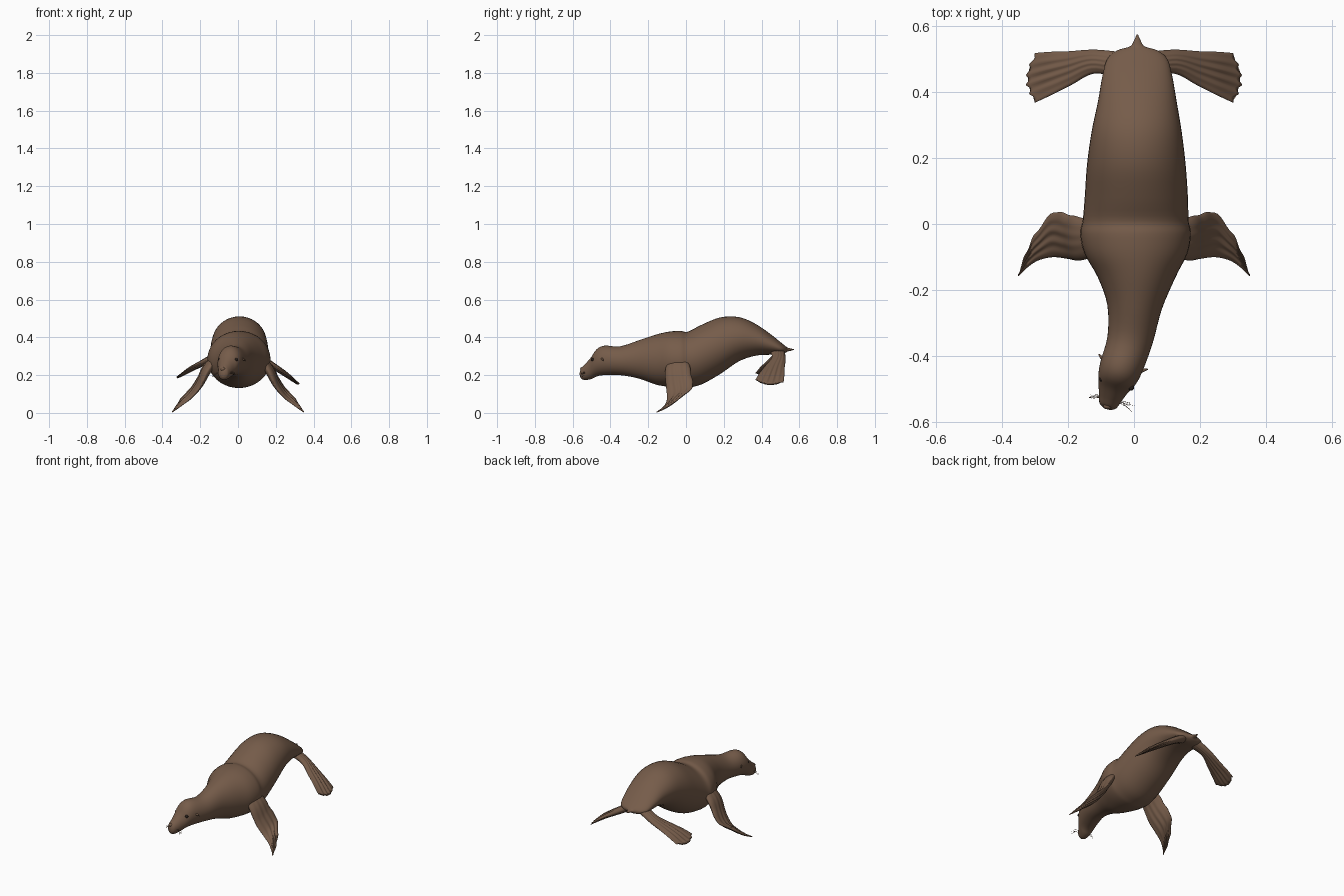
import bpy, bmesh, math, random
from mathutils import Vector

random.seed(4)
if "Cube" in bpy.data.objects:
    bpy.data.objects.remove(bpy.data.objects["Cube"], do_unlink=True)


def material(name, rgb):
    mat = bpy.data.materials.new(name)
    mat.use_nodes = True
    mat.diffuse_color = (*rgb, 1)
    bsdf = mat.node_tree.nodes["Principled BSDF"]
    bsdf.inputs["Base Color"].default_value = (*rgb, 1)
    bsdf.inputs["Roughness"].default_value = 0.7
    return mat


FUR = material("brown fur", (0.18, 0.107, 0.068))
DARK = material("dark eye", (0.025, 0.017, 0.013))


def spline(rows, steps):
    """Smooth interpolation through rows of equal length."""
    rows = [Vector(r) for r in rows]
    out = []
    for i in range(len(rows) - 1):
        a, b = rows[max(i - 1, 0)], rows[i]
        c, d = rows[i + 1], rows[min(i + 2, len(rows) - 1)]
        for k in range(steps):
            t = k / steps
            out.append(0.5 * (2 * b + (c - a) * t + (2 * a - 5 * b + 4 * c - d) * t * t
                              + (3 * b - a - 3 * c + d) * t ** 3))
    return out + [rows[-1]]


def loft(name, rings):
    """Skin a row of closed rings and cap both ends."""
    bm = bmesh.new()
    loops = [[bm.verts.new(p) for p in ring] for ring in rings]
    n = len(loops[0])
    for a, b in zip(loops, loops[1:]):
        for i in range(n):
            j = (i + 1) % n
            bm.faces.new((a[i], a[j], b[j], b[i]))
    bm.faces.new(loops[0])
    bm.faces.new(loops[-1])
    bmesh.ops.recalc_face_normals(bm, faces=bm.faces)
    mesh = bpy.data.meshes.new(name)
    bm.to_mesh(mesh)
    bm.free()
    mesh.shade_smooth()
    mesh.materials.append(FUR)
    obj = bpy.data.objects.new(name, mesh)
    bpy.context.collection.objects.link(obj)
    return obj


# Body, from muzzle to tail: y, centre x, half width, top, bottom, yaw
BODY = [
    (-0.56, -0.081, 0.010, 0.222, 0.192, 17),
    (-0.55, -0.079, 0.026, 0.242, 0.178, 17),
    (-0.53, -0.073, 0.034, 0.262, 0.174, 17),
    (-0.50, -0.064, 0.045, 0.295, 0.180, 17),
    (-0.47, -0.052, 0.058, 0.338, 0.194, 17),
    (-0.43, -0.038, 0.065, 0.356, 0.200, 16),
    (-0.35, -0.012, 0.069, 0.352, 0.200, 10),
    (-0.25, 0.002, 0.083, 0.384, 0.182, 4),
    (-0.16, 0.008, 0.118, 0.414, 0.150, 0),
    (-0.09, 0.006, 0.155, 0.430, 0.138, 0),
    (-0.03, 0.005, 0.167, 0.434, 0.132, 0),
    (0.01, 0.005, 0.160, 0.430, 0.134, 0),
    (0.08, 0.007, 0.156, 0.465, 0.150, 0),
    (0.18, 0.007, 0.149, 0.505, 0.205, 0),
    (0.28, 0.008, 0.136, 0.507, 0.273, 0),
    (0.37, 0.010, 0.119, 0.470, 0.303, 0),
    (0.45, 0.010, 0.105, 0.415, 0.308, 0),
    (0.50, 0.010, 0.090, 0.375, 0.309, 0),
    (0.525, 0.010, 0.060, 0.355, 0.317, 0),
    (0.537, 0.010, 0.022, 0.346, 0.325, 0),
    (0.555, 0.010, 0.010, 0.341, 0.329, 0),
    (0.573, 0.010, 0.002, 0.337, 0.334, 0),
]


def body_ring(row, n=40):
    y, cx, half, top, low, yaw = row
    yaw = math.radians(yaw)
    ring = []
    for i in range(n):
        a = math.tau * i / n
        side = half * math.cos(a)
        ring.append((cx + side * math.cos(yaw), y - side * math.sin(yaw),
                     (top + low) / 2 + (top - low) / 2 * math.sin(a)))
    return ring


loft("body", [body_ring(r) for r in spline(BODY, 4)])


def flipper(name, stations, side, ridges, bow=0, scallop=0, lift=0, n=28):
    """Blade between a leading and a trailing edge, with raised finger ridges."""
    rows = spline([(*lead, *trail, thick) for lead, trail, thick in stations], 6)
    rings = []
    for k, r in enumerate(rows):
        u = k / (len(rows) - 1)
        lead, trail, thick = Vector(r[0:3]), Vector(r[3:6]), max(r[6], 0.002)
        nxt, prv = rows[min(k + 1, len(rows) - 1)], rows[max(k - 1, 0)]
        span = Vector(nxt[0:3]) - Vector(prv[0:3]) + Vector(nxt[3:6]) - Vector(prv[3:6])
        span.normalize()
        chord = trail - lead
        normal = chord.cross(span).normalized()
        upper, lower = [], []
        for i in range(n + 1):
            t = i / n
            wave = math.cos(math.tau * ridges * t)
            p = lead + chord * t
            # rounded, scalloped fan at the free end
            p += span * u ** 4 * (bow * math.sin(math.pi * t) + scallop * wave)
            # scallops along the trailing edge
            if not bow:
                p += chord.normalized() * scallop * t ** 3 * u * math.sin(math.tau * 6 * u)
            p += normal * min(thick * 0.25, 0.005) * wave * u * math.sin(math.pi * t)
            p.z += lift * u
            half = normal * thick * max(math.sqrt(t * (1 - t)), 0.03)
            for line, q in ((upper, p + half), (lower, p - half)):
                line.append((q.x * side, q.y, q.z))
        rings.append(upper + lower[::-1])
    return loft(name, rings)


FORE = [
    ((0.10, -0.09, 0.30), (0.10, 0.01, 0.30), 0.050),
    ((0.16, -0.11, 0.22), (0.165, 0.02, 0.25), 0.050),
    ((0.20, -0.105, 0.135), (0.205, 0.03, 0.19), 0.036),
    ((0.245, -0.10, 0.08), (0.245, 0.034, 0.135), 0.024),
    ((0.29, -0.11, 0.045), (0.295, -0.025, 0.085), 0.017),
    ((0.325, -0.133, 0.02), (0.325, -0.085, 0.04), 0.011),
    ((0.348, -0.155, 0.005), (0.348, -0.148, 0.008), 0.004),
]
HIND = [
    ((0.04, 0.52, 0.335), (0.04, 0.44, 0.335), 0.045),
    ((0.12, 0.527, 0.285), (0.12, 0.455, 0.295), 0.038),
    ((0.20, 0.522, 0.235), (0.19, 0.42, 0.25), 0.028),
    ((0.25, 0.521, 0.20), (0.245, 0.392, 0.215), 0.020),
    ((0.295, 0.518, 0.165), (0.295, 0.368, 0.178), 0.008),
]
for side, word in ((1, "left"), (-1, "right")):
    flipper(word + "_front_flipper", FORE, side, ridges=4, scallop=0.006)
    flipper(word + "_hind_flipper", HIND, side, ridges=5, bow=0.032, scallop=0.006,
            lift=0 if side > 0 else 0.035)

# Head frame: ahead, sideways, height
AHEAD, SIDEWAYS = Vector((-0.292, -0.956, 0)), Vector((0.956, -0.292, 0))


def head_point(f, s, z):
    return Vector((-0.04, -0.44, z)) + AHEAD * f + SIDEWAYS * s


def finish(name, mat):
    obj = bpy.context.object
    obj.name = name
    obj.data.materials.append(mat)
    obj.data.shade_smooth()
    return obj


for side, word in ((1, "left"), (-1, "right")):
    # Ears: small cones swept back and down
    out = SIDEWAYS * side - AHEAD * 0.6 + Vector((0, 0, -0.5))
    bpy.ops.mesh.primitive_cone_add(vertices=12, radius1=0.008, radius2=0.002, depth=0.028,
                                    location=head_point(-0.018, side * 0.066, 0.283),
                                    rotation=out.to_track_quat("Z", "Y").to_euler())
    finish(word + "_ear", FUR)
    # Eyes
    bpy.ops.mesh.primitive_uv_sphere_add(segments=16, ring_count=10, radius=0.009,
                                         location=head_point(0.043, side * 0.046, 0.283))
    finish(word + "_eye", DARK)

    # Whiskers: fine hairs fanned out from the muzzle
    curve = bpy.data.curves.new(word + "_whiskers", "CURVE")
    curve.dimensions = "3D"
    curve.bevel_depth = 0.0004
    curve.bevel_resolution = 0
    for i in range(8):
        root = head_point(0.09 + 0.004 * (i % 3), side * 0.027, 0.205 + 0.005 * (i // 3))
        way = SIDEWAYS * side + AHEAD * random.uniform(-0.2, 0.6)
        tip = root + way * random.uniform(0.03, 0.045)
        hair = curve.splines.new("POLY")
        hair.points.add(2)
        for pt, q in zip(hair.points, (root, root.lerp(tip, 0.6), tip - Vector((0, 0, 0.015)))):
            pt.co = (*q, 1)
    curve.materials.append(FUR)
    bpy.context.collection.objects.link(bpy.data.objects.new(word + "_whiskers", curve))

# Nose pad
bpy.ops.mesh.primitive_uv_sphere_add(segments=16, ring_count=10, radius=0.013,
                                     location=(-0.08, -0.551, 0.232))
finish("nose", FUR).scale = (1, 0.7, 0.8)
